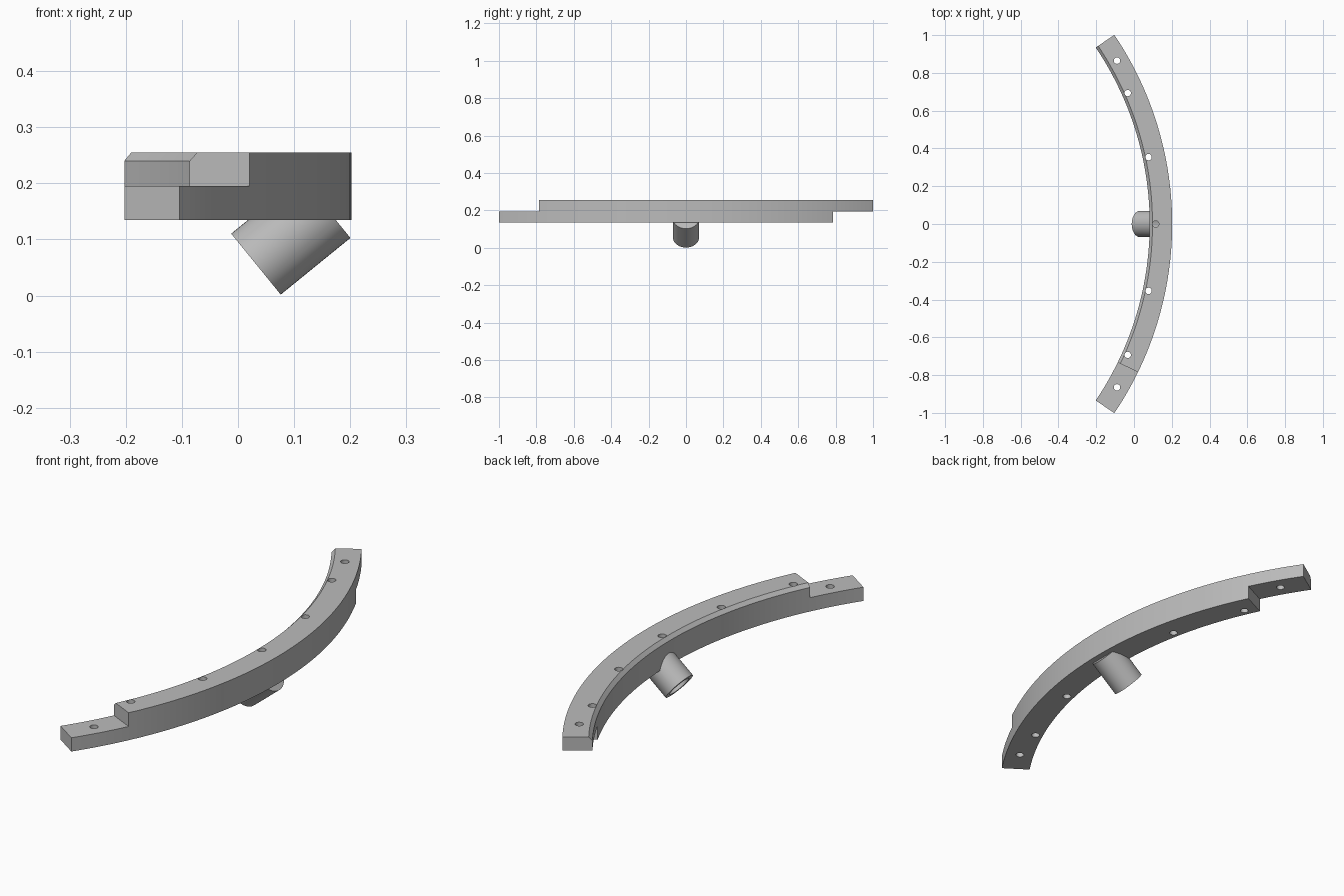
import bpy, bmesh, math
from mathutils import Matrix, Vector

cube = bpy.data.objects.get("Cube")
if cube:
    bpy.data.objects.remove(cube, do_unlink=True)

# Main dimensions
CX = -1.588                    # centre of the arc on x
R_IN, R_OUT = 1.671, 1.79
Z_LOW, Z_MID, Z_TOP = 0.135, 0.195, 0.255
END, LAP = math.radians(34), math.radians(26)
CHAMFER = 0.015
SEGMENTS = 68

grey = bpy.data.materials.new("plain_grey")
grey.use_nodes = True
colour = (0.5, 0.5, 0.5, 1)
grey.diffuse_color = colour
grey.node_tree.nodes["Principled BSDF"].inputs["Base Color"].default_value = colour


def make_object(name, bm):
    bmesh.ops.recalc_face_normals(bm, faces=bm.faces[:])
    mesh = bpy.data.meshes.new(name)
    bm.to_mesh(mesh)
    bm.free()
    mesh.materials.append(grey)
    obj = bpy.data.objects.new(name, mesh)
    bpy.context.collection.objects.link(obj)
    return obj


def cylinder(name, start, end, radius, sides):
    start, end = Vector(start), Vector(end)
    axis = end - start
    bm = bmesh.new()
    matrix = (Matrix.Translation((start + end) / 2)
              @ axis.to_track_quat('Z', 'Y').to_matrix().to_4x4())
    bmesh.ops.create_cone(bm, cap_ends=True, segments=sides, radius1=radius,
                          radius2=radius, depth=axis.length, matrix=matrix)
    return make_object(name, bm)


def combine(target, other, operation):
    mod = target.modifiers.new(operation.lower(), 'BOOLEAN')
    mod.operation, mod.solver, mod.object = operation, 'EXACT', other
    bpy.context.view_layer.objects.active = target
    bpy.ops.object.modifier_apply(modifier=mod.name)
    bpy.data.objects.remove(other, do_unlink=True)


# Curved rail: chamfered square section swept along the arc
profile = [(R_IN, Z_LOW), (R_OUT, Z_LOW), (R_OUT, Z_TOP),
           (R_IN + CHAMFER, Z_TOP), (R_IN, Z_TOP - CHAMFER)]
bm = bmesh.new()
rings = []
for i in range(SEGMENTS + 1):
    a = -END + 2 * END * i / SEGMENTS
    rings.append([bm.verts.new((CX + r * math.cos(a), r * math.sin(a), z))
                  for r, z in profile])
for one, two in zip(rings, rings[1:]):
    for k in range(len(profile)):
        n = (k + 1) % len(profile)
        bm.faces.new((one[k], one[n], two[n], two[k]))
bm.faces.new(rings[0])
bm.faces.new(rings[-1])
rail = make_object("curved_rail", bm)

# Half-lap steps: upper half removed at the front, lower half at the back
for side, height in ((-1, Z_MID + 0.25), (1, Z_MID - 0.25)):
    bm = bmesh.new()
    matrix = (Matrix.Translation((CX, 0, 0)) @ Matrix.Rotation(side * LAP, 4, 'Z')
              @ Matrix.Translation((1.73, side * 0.25, height))
              @ Matrix.Diagonal((0.6, 0.5, 0.5, 1)))
    bmesh.ops.create_cube(bm, size=1, matrix=matrix)
    combine(rail, make_object("lap_cutter", bm), 'DIFFERENCE')

# Slanted socket under the middle, with a blind bore
mouth = Vector((0.032, 0, 0.056))
axis = Vector((0.776, 0, 0.631)).normalized()
combine(rail, cylinder("socket", mouth, mouth + axis * 0.16, 0.07, 48), 'UNION')
combine(rail, cylinder("bore", mouth - axis * 0.05, mouth + axis * 0.11, 0.05, 48),
        'DIFFERENCE')

# Bolt holes: through along the rail, the middle one opens into the socket
holes = [(0.115, 0, 0.1)]
for x, y in ((-0.09, 0.865), (-0.033, 0.693), (0.077, 0.354)):
    holes += [(x, y, 0), (x, -y, 0)]
for x, y, bottom in holes:
    combine(rail, cylinder("hole_cutter", (x, y, bottom), (x, y, 0.4), 0.017, 24),
            'DIFFERENCE')

# Smooth curved walls, sharp corners
bpy.ops.object.select_all(action='DESELECT')
rail.select_set(True)
bpy.context.view_layer.objects.active = rail
bpy.ops.object.shade_smooth_by_angle(angle=math.radians(30))
